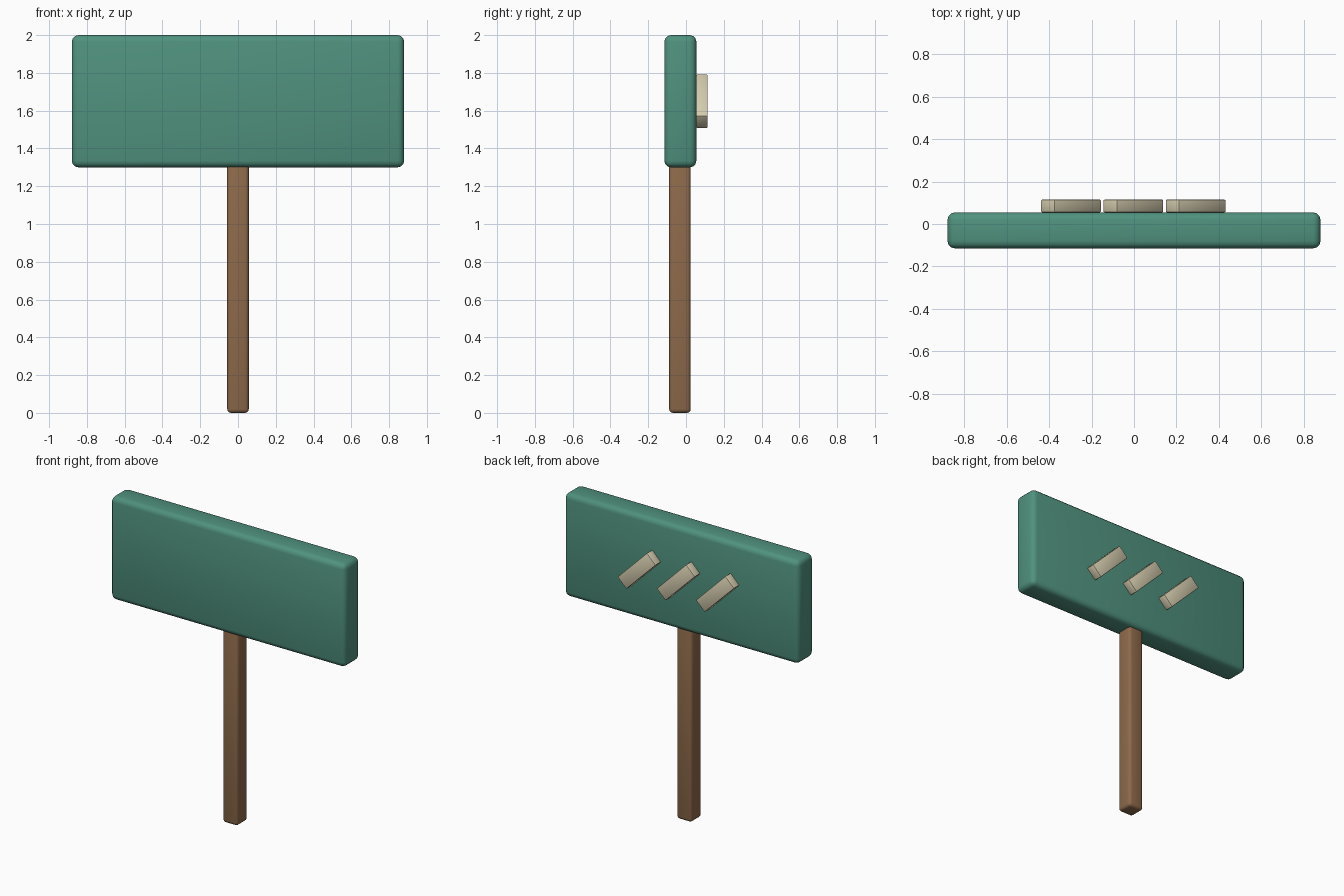
import bpy
import math

cube = bpy.data.objects.get("Cube")
if cube:
    bpy.data.objects.remove(cube, do_unlink=True)


def make_material(name, rgb):
    mat = bpy.data.materials.new(name)
    mat.use_nodes = True
    color = (*rgb, 1)
    mat.diffuse_color = color
    mat.node_tree.nodes["Principled BSDF"].inputs["Base Color"].default_value = color
    return mat


def rounded_box(name, center, size, radius, mat, tilt=0, segments=3):
    bpy.ops.mesh.primitive_cube_add(size=1, location=center)
    obj = bpy.context.object
    obj.name = name
    obj.scale = size
    bpy.ops.object.transform_apply(location=False, rotation=False, scale=True)
    obj.rotation_euler.y = tilt
    bevel = obj.modifiers.new("Rounded edges", 'BEVEL')
    bevel.width = radius
    bevel.segments = segments
    bpy.ops.object.modifier_apply(modifier=bevel.name)
    obj.data.materials.append(mat)
    bpy.ops.object.shade_smooth_by_angle(angle=math.radians(40))
    return obj


green = make_material("board green", (0.08, 0.285, 0.21))
brown = make_material("post brown", (0.27, 0.144, 0.07))
cream = make_material("stripe cream", (0.67, 0.61, 0.43))

# Sign board and its post
rounded_box("sign_board", (0, -0.03, 1.65), (1.76, 0.17, 0.7), 0.035, green)
rounded_box("post", (0, -0.032, 0.68), (0.114, 0.114, 1.36), 0.02, brown)

# Three slanted bars on the back of the board
for i in (-1, 0, 1):
    rounded_box(f"back_bar_{i + 2}", (i * 0.294 - 0.003, 0.085, 1.65),
                (0.312, 0.06, 0.092), 0.005, cream,
                tilt=math.radians(45), segments=2)
